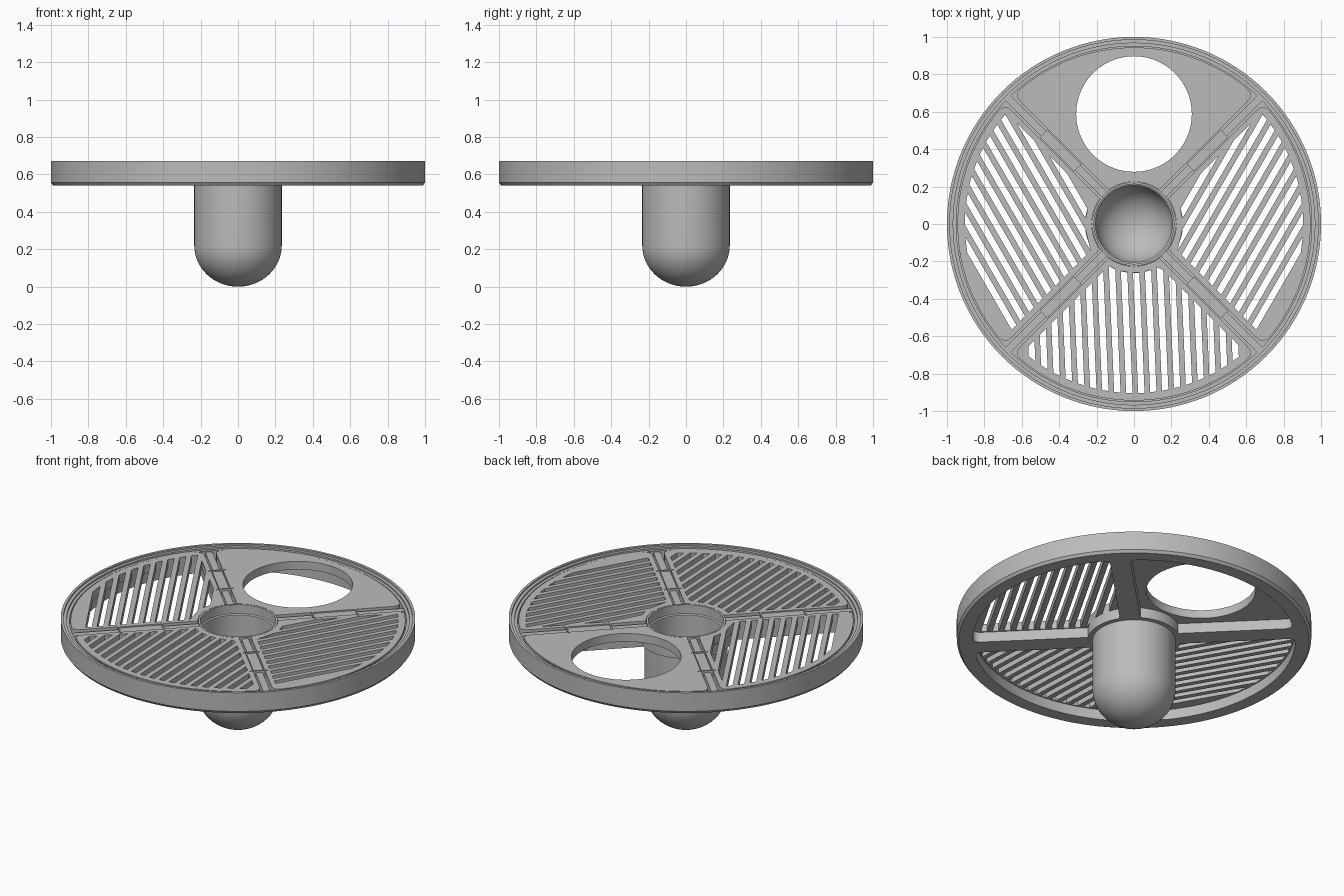
import bpy, bmesh
from math import sin, cos, asin, pi, sqrt, radians
from mathutils import Vector, Matrix

if "Cube" in bpy.data.objects:
    bpy.data.objects.remove(bpy.data.objects["Cube"])

grey = bpy.data.materials.new("plain_grey")
grey.use_nodes = True
grey.diffuse_color = (0.5, 0.5, 0.5, 1)
grey.node_tree.nodes["Principled BSDF"].inputs["Base Color"].default_value = grey.diffuse_color


def finish(name, bm):
    """Turn a bmesh into a smooth-by-angle object."""
    bmesh.ops.remove_doubles(bm, verts=bm.verts, dist=0.0002)
    bmesh.ops.recalc_face_normals(bm, faces=bm.faces)
    mesh = bpy.data.meshes.new(name)
    bm.to_mesh(mesh)
    bm.free()
    mesh.materials.append(grey)
    ob = bpy.data.objects.new(name, mesh)
    bpy.context.collection.objects.link(ob)
    bpy.ops.object.select_all(action='DESELECT')
    ob.select_set(True)
    bpy.context.view_layer.objects.active = ob
    bpy.ops.object.shade_smooth_by_angle(angle=radians(30))
    return ob


def plate(name, outlines, z0, z1):
    """Flat plate: the first outline is the edge, the others are holes."""
    curve = bpy.data.curves.new(name + "_outline", 'CURVE')
    curve.dimensions = '2D'
    curve.fill_mode = 'BOTH'
    curve.extrude = (z1 - z0) / 2
    for pts in outlines:
        s = curve.splines.new('POLY')
        s.points.add(len(pts) - 1)
        for p, q in zip(s.points, pts):
            p.co = (q[0], q[1], 0, 1)
        s.use_cyclic_u = True
    tmp = bpy.data.objects.new(name + "_outline", curve)
    bpy.context.collection.objects.link(tmp)
    graph = bpy.context.evaluated_depsgraph_get()
    mesh = bpy.data.meshes.new_from_object(tmp.evaluated_get(graph))
    bm = bmesh.new()
    bm.from_mesh(mesh)
    bmesh.ops.translate(bm, verts=bm.verts, vec=(0, 0, (z0 + z1) / 2))
    bpy.data.objects.remove(tmp)
    bpy.data.meshes.remove(mesh)
    return finish(name, bm)


def lathe(name, profile, steps=128):
    """Spin a closed (radius, height) profile around z."""
    bm = bmesh.new()
    vs = [bm.verts.new((r, 0, z)) for r, z in profile]
    es = [bm.edges.new((vs[i - 1], vs[i])) for i in range(len(vs))]
    bmesh.ops.spin(bm, geom=vs + es, cent=(0, 0, 0), axis=(0, 0, 1),
                   angle=2 * pi, steps=steps)
    bmesh.ops.remove_doubles(bm, verts=bm.verts, dist=0.0002)
    bmesh.ops.dissolve_degenerate(bm, edges=bm.edges, dist=0.0001)
    return finish(name, bm)


def circle(r, cy=0, n=96):
    return [(r * cos(2 * pi * i / n), cy + r * sin(2 * pi * i / n)) for i in range(n)]


def sector(facing, r0, r1, gap, fillet=0.05):
    """Quarter sector kept clear of the diagonals, with rounded outer corners."""
    def at(r, a):
        return Vector((r * cos(a), r * sin(a)))
    def edge(r):
        return pi / 4 - asin(gap / r)
    a_in, a_out, n = edge(r0), edge(r1), 32
    trim = a_out - fillet / r1
    pts = [at(r0, a_in * (1 - 2 * i / 12)) for i in range(13)]
    arc = [at(r1, trim * (2 * i / n - 1)) for i in range(n + 1)]
    a, c, b = at(r1 - fillet, edge(r1 - fillet)), at(r1, a_out), at(r1, trim)
    corner = [a * (1 - t) ** 2 + c * 2 * t * (1 - t) + b * t * t
              for t in (0, .2, .4, .6, .8)]
    low = [Vector((p.x, -p.y)) for p in corner]
    pts += low + arc + corner[::-1]
    turn = Matrix.Rotation(facing, 2)
    return [turn @ p for p in pts]


def slots(facing, angle, pitch=0.064, width=0.034):
    """Parallel slots clipped to the inside of a sector."""
    d = Vector((cos(angle), sin(angle)))
    side = Vector((-d.y, d.x))
    back = Matrix.Rotation(-facing, 2)

    def inside(p):
        q = back @ p
        return q.x > abs(q.y) + 0.062 * sqrt(2) and 0.26 < p.length < 0.905

    def runs(test):
        found, start, last = [], None, None
        for i in range(-500, 501):
            t = i / 500
            if test(t):
                start = t if start is None else start
                last = t
            elif start is not None:
                if last - start > 0.03:
                    found.append((start, last))
                start = None
        return found

    out = []
    for k in range(-16, 17):
        lo, hi = side * (k * pitch - width / 2), side * (k * pitch + width / 2)
        a = runs(lambda t: inside(lo + d * t))
        b = runs(lambda t: inside(hi + d * t))
        if len(a) != len(b):
            a = b = runs(lambda t: inside(lo + d * t) and inside(hi + d * t))
        for (s, e), (u, v) in zip(a, b):
            out.append([lo + d * s, lo + d * e, hi + d * v, hi + d * u])
    return out


def box(name, facing, x0, x1, half, z0, z1):
    """Bar lying along a given direction from the centre."""
    bm = bmesh.new()
    bmesh.ops.create_cube(bm, size=1)
    bmesh.ops.scale(bm, verts=bm.verts, vec=(x1 - x0, 2 * half, z1 - z0))
    bmesh.ops.translate(bm, verts=bm.verts, vec=((x0 + x1) / 2, 0, (z0 + z1) / 2))
    bmesh.ops.rotate(bm, verts=bm.verts, matrix=Matrix.Rotation(facing, 3, 'Z'))
    return finish(name, bm)


BASE, LEDGE, TOP = 0.54, 0.603, 0.655
quarters = {"left": 0, "back": pi / 2, "right": pi, "front": -pi / 2}

# Support frame: ring, spokes and hub collar in one plate
openings = [sector(f, 0.262, 0.91, 0.058) for f in quarters.values()]
plate("support_frame", [circle(0.98, n=128)] + openings + [circle(0.222)], BASE, LEDGE)

# Stepped outer rim
lathe("outer_rim", [(0.98, BASE), (0.988, BASE), (1, 0.556), (1, 0.672), (0.985, 0.672),
                    (0.985, 0.662), (0.967, 0.662), (0.967, 0.652), (0.95, 0.652),
                    (0.95, 0.595), (0.97, 0.58)])

# Hollow round-bottomed cup in the centre
outer = [(0.234 * sin(i * pi / 32), 0.22 - 0.22 * cos(i * pi / 32)) for i in range(17)]
inner = [(0.205 * sin(i * pi / 32), 0.22 - 0.19 * cos(i * pi / 32)) for i in range(16, -1, -1)]
lathe("centre_cup", outer + [(0.234, 0.6), (0.224, 0.605), (0.224, TOP), (0.213, TOP),
                             (0.213, 0.6), (0.205, 0.595)] + inner, 96)

# Dividing ribs with a wider clip on each spoke
for i in range(4):
    f = pi / 4 + i * pi / 2
    box("divider_rib_%d" % (i + 1), f, 0.222, 0.955, 0.02, 0.59, 0.645)
    box("rib_clip_%d" % (i + 1), f, 0.43, 0.68, 0.028, 0.59, 0.65)
    for r in (0.43, 0.68):
        box("clip_tab", f, r - 0.004, r + 0.004, 0.05, 0.61, TOP + 0.003)

# Slotted panels
for side, angle in (("left", 60), ("right", 120), ("front", 92.5)):
    f = quarters[side]
    plate(side + "_slotted_panel",
          [sector(f, 0.226, 0.944, 0.034)] + slots(f, radians(angle)), LEDGE + 0.001, TOP)

# Back panel with a large round opening
plate("back_open_panel", [sector(pi / 2, 0.226, 0.944, 0.034), circle(0.309, 0.588)],
      LEDGE + 0.001, TOP)
